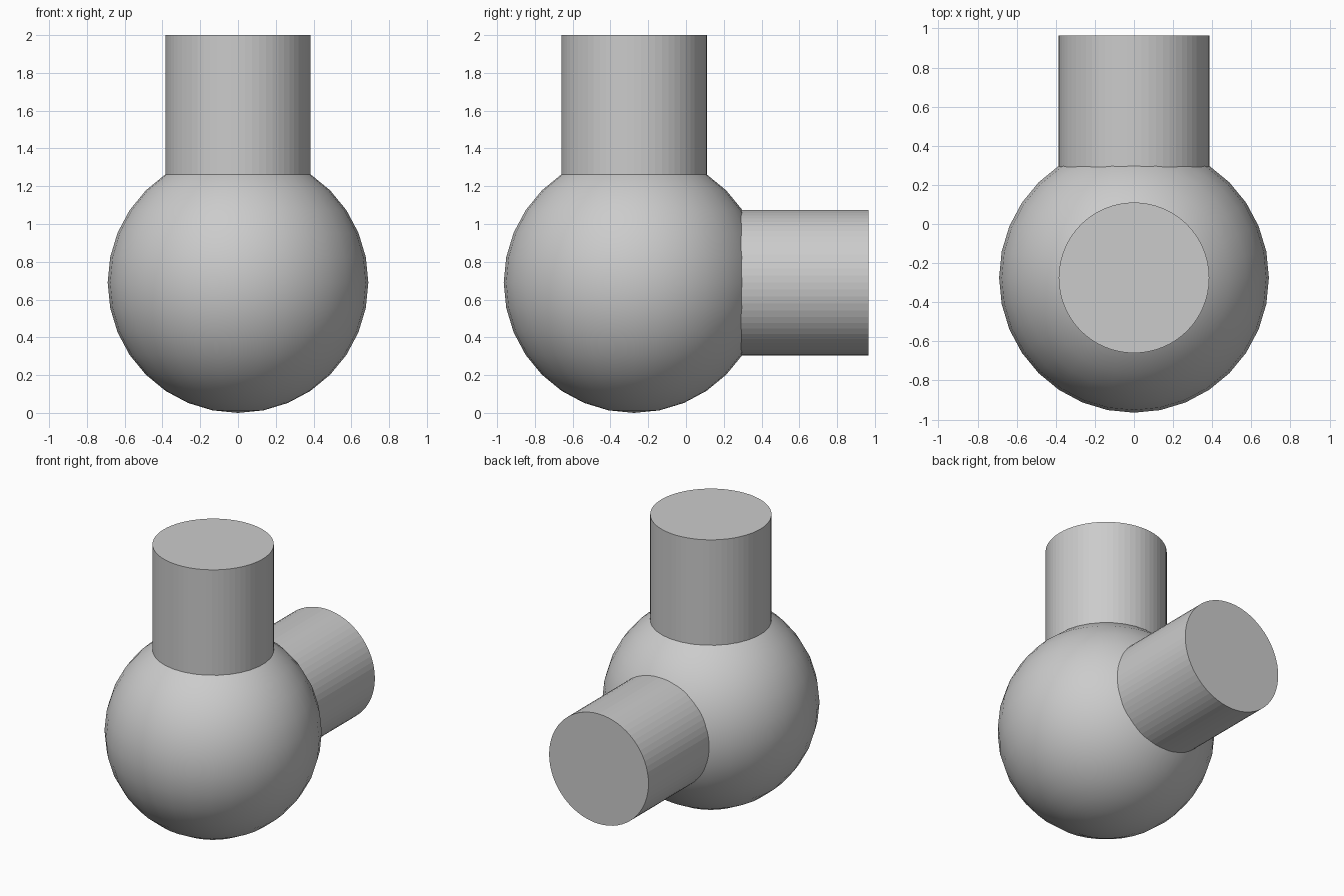
import bpy
import math
from mathutils import Vector

cube = bpy.data.objects.get("Cube")
if cube:
    bpy.data.objects.remove(cube, do_unlink=True)

CENTER = Vector((0, -0.275, 0.69))
BALL_RADIUS = 0.69
PIPE_RADIUS = 0.385

# Plain grey for the whole fitting
grey = bpy.data.materials.new("plain grey")
grey.use_nodes = True
colour = (0.6, 0.6, 0.6, 1)
grey.diffuse_color = colour
grey.node_tree.nodes["Principled BSDF"].inputs["Base Color"].default_value = colour


def finish(name):
    obj = bpy.context.object
    obj.name = name
    obj.data.materials.append(grey)
    return obj


def pipe(name, direction, reach, rotation):
    """Closed cylinder from inside the ball out to the given reach."""
    start = 0.5
    bpy.ops.mesh.primitive_cylinder_add(
        vertices=64, radius=PIPE_RADIUS, depth=reach - start,
        location=CENTER + Vector(direction) * (start + reach) / 2,
        rotation=rotation)
    return finish(name)


# Ball body
bpy.ops.mesh.primitive_uv_sphere_add(
    segments=32, ring_count=16, radius=BALL_RADIUS, location=CENTER)
finish("ball_body")
bpy.ops.object.shade_smooth()

# Upright pipe and rear pipe
pipe("top_pipe", (0, 0, 1), 2 - CENTER.z, (0, 0, 0))
pipe("rear_pipe", (0, 1, 0), 0.965 - CENTER.y, (math.pi / 2, 0, 0))
